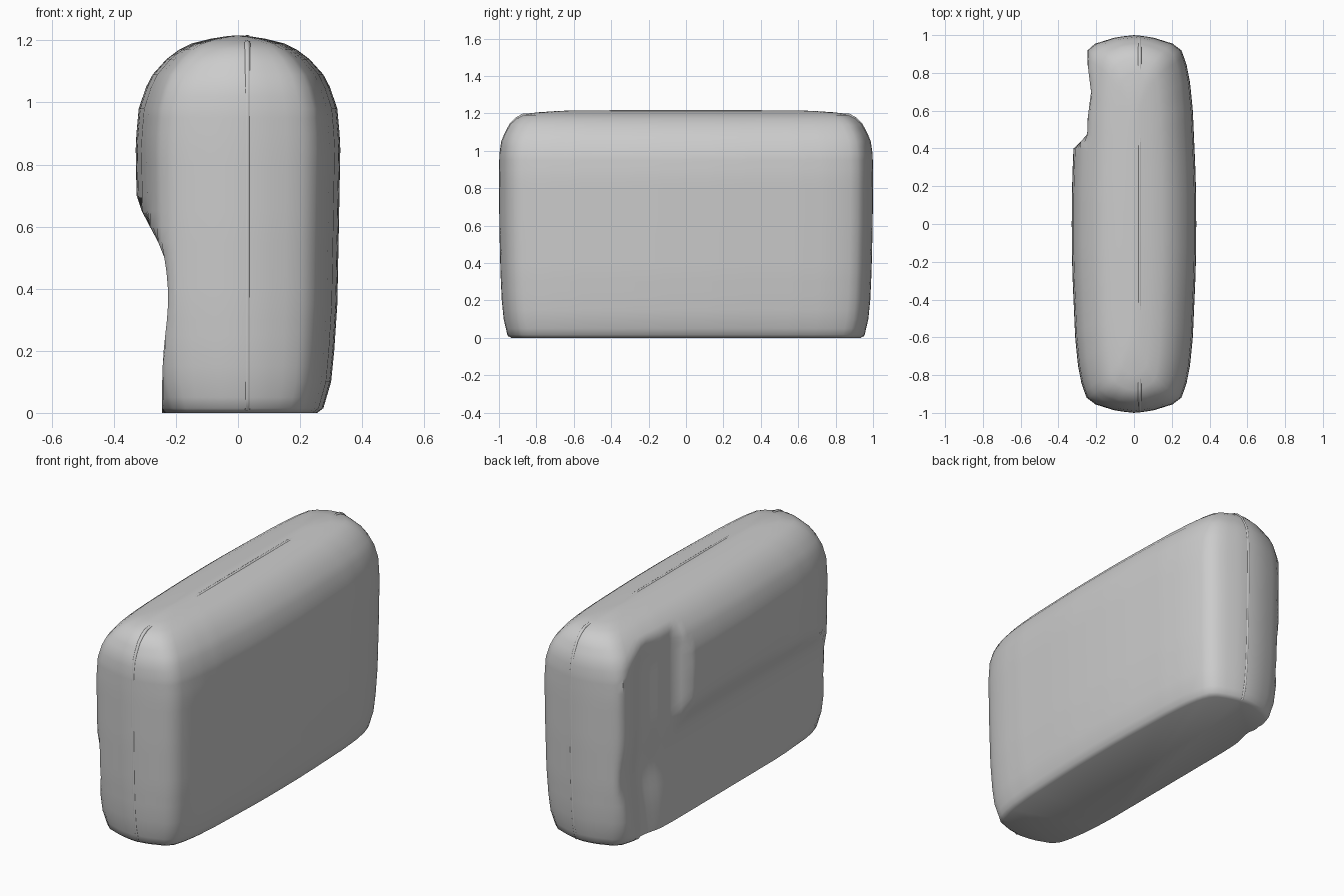
import bpy, bmesh, math

if "Cube" in bpy.data.objects:
    bpy.data.objects.remove(bpy.data.objects["Cube"])

def lerp_table(t, table):
    for (a, *va), (b, *vb) in zip(table, table[1:]):
        if t <= b:
            f = (t - a) / (b - a)
            return [p + (q - p) * f for p, q in zip(va, vb)]
    return table[-1][1:]

def smooth(a, b, t):
    t = min(1, max(0, (t - a) / (b - a)))
    return t * t * (3 - 2 * t)

# height -> half width, half length
levels = [(0, .255, .935), (.015, .275, .955), (.1, .3, .975), (.2, .31, .985),
          (.35, .32, .992), (.6, .325, .998), (.87, .33, 1.0), (.98, .32, .998),
          (1.05, .296, .988), (1.09, .275, .972), (1.14, .23, .945), (1.17, .19, .915),
          (1.19, .15, .88), (1.205, .09, .8), (1.213, .04, .68), (1.216, .01, .6)]
zs = [0, .015, .05, .1] + [.15 + .05 * i for i in range(17)] + [
      .98, 1.02, 1.05, 1.09, 1.12, 1.14, 1.17, 1.19, 1.205, 1.213, 1.216]

# quarter outline seen from above: y -> x, both as fractions
plan = [(0, 1), (.15, .998), (.3, .985), (.6, .945), (.75, .9), (.85, .84), (.92, .76),
        (.955, .62), (.985, .33), (.996, .14), (1, 0)]
ys = [i * .04 for i in range(22)] + [.88, .92, .94, .955, .97, .985, .993, 1]
quarter = [(lerp_table(y, plan)[0], y) for y in ys]
half = [(x, -y) for x, y in quarter[:0:-1]] + quarter
outline = half + [(-x, y) for x, y in half[-2:0:-1]]

def press(x, y, z):
    """Push in the low part and the back end of the left side."""
    if x >= 0:
        return x
    low = 1 - smooth(.48, .74, z)
    back = smooth(.38, .48, y)
    dip = .035 * max(0, 1 - abs(y - .7) / .14) * (1 - .5 * smooth(.95, 1.1, z))
    low_dip = .02 * math.exp(-((z - .37) / .15) ** 2)
    limit = .335 - .09 * max(low, back) - dip - low_dip * low
    return max(x, -limit)

# Cushion body
bm = bmesh.new()
rings = []
for z in zs:
    w, l = lerp_table(z, levels)
    rings.append([bm.verts.new((press(w * x, l * y, z), l * y, z)) for x, y in outline])
n = len(outline)
for a, b in zip(rings, rings[1:]):
    for i in range(n):
        j = (i + 1) % n
        bm.faces.new((a[i], a[j], b[j], b[i]))
bm.faces.new(rings[0][::-1])
bm.faces.new(rings[-1])
bmesh.ops.recalc_face_normals(bm, faces=bm.faces)
me = bpy.data.meshes.new("cushion_body")
bm.to_mesh(me)
bm.free()
body = bpy.data.objects.new("cushion_body", me)
bpy.context.collection.objects.link(body)
bpy.context.view_layer.objects.active = body
body.select_set(True)
bpy.ops.object.shade_smooth_by_angle(angle=math.radians(50))

# Thin seam running up both ends and over the top
side = [(lerp_table(z, levels)[1] - .011, max(z, .012)) for z in zs[:-1]]
path = [(-y, z) for y, z in side[:-2]] + [(-.68, 1.195), (-.4, 1.207), (0, 1.208),
        (.4, 1.207), (.68, 1.195)] + side[:-2][::-1]
cu = bpy.data.curves.new("seam", 'CURVE')
cu.dimensions = '3D'
cu.bevel_depth = .01
cu.bevel_resolution = 2
sp = cu.splines.new('POLY')
sp.points.add(len(path) - 1)
for p, (y, z) in zip(sp.points, path):
    p.co = (.03, y, z, 1)
bpy.context.collection.objects.link(bpy.data.objects.new("seam", cu))
